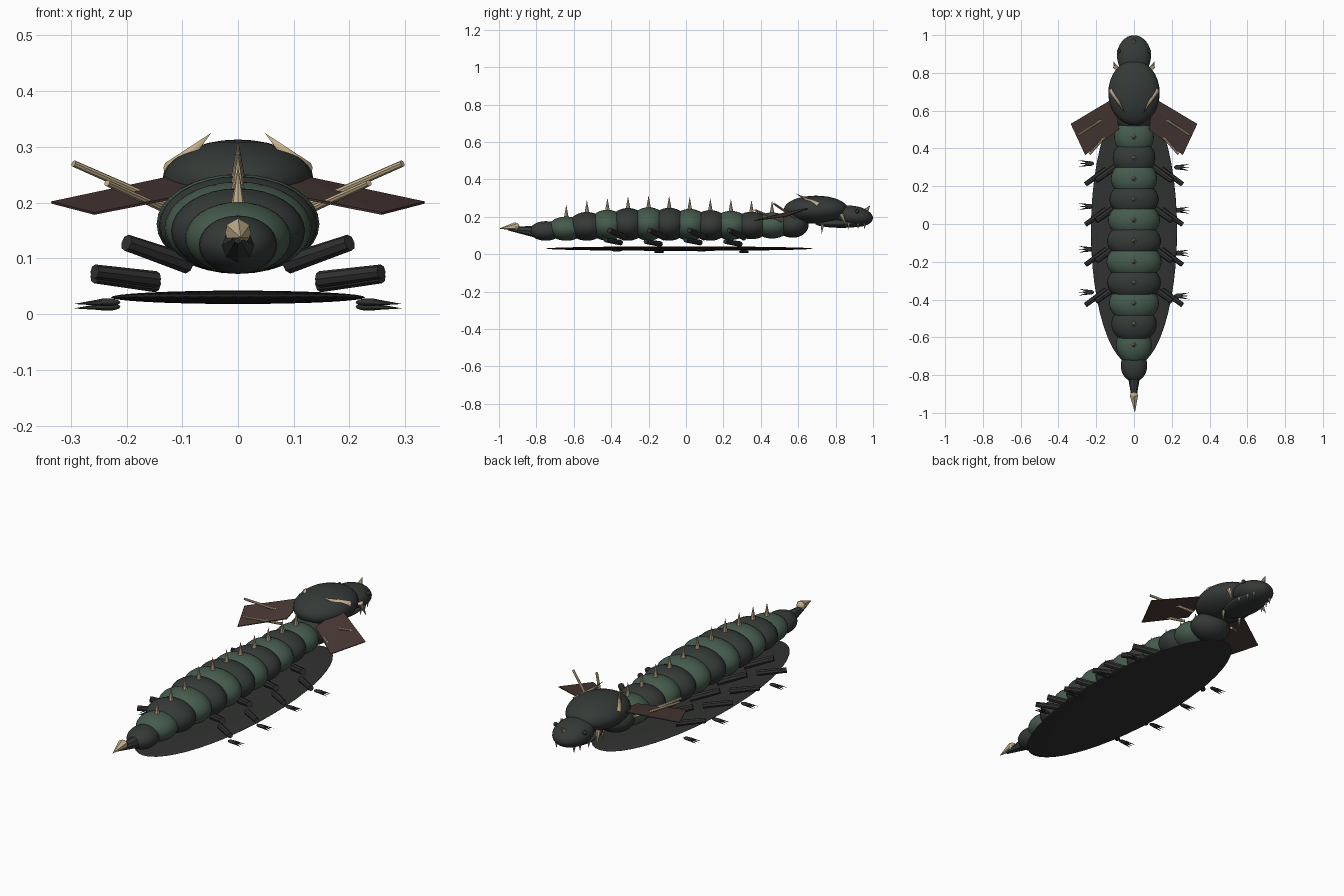
import bpy, math
from mathutils import Vector

if "Cube" in bpy.data.objects:
    bpy.data.objects.remove(bpy.data.objects["Cube"])


def material(name, rgb):
    m = bpy.data.materials.new(name)
    m.diffuse_color = (*rgb, 1)
    m.use_nodes = True
    m.node_tree.nodes["Principled BSDF"].inputs["Base Color"].default_value = m.diffuse_color
    return m


DARK = material("dark_hide", (0.035, 0.042, 0.038))
GREEN = material("green_hide", (0.06, 0.105, 0.075))
BONE = material("bone", (0.55, 0.43, 0.26))
BROWN = material("membrane", (0.065, 0.04, 0.035))
BLACK = material("leg_hide", (0.03, 0.032, 0.03))


def finish(name, mat, smooth=True):
    ob = bpy.context.object
    ob.name = name
    ob.data.materials.append(mat)
    if smooth:
        bpy.ops.object.shade_smooth_by_angle(angle=math.radians(40))
    return ob


def ball(name, loc, radii, mat, seg=32, rings=16, tilt=0):
    bpy.ops.mesh.primitive_uv_sphere_add(segments=seg, ring_count=rings, location=loc)
    bpy.context.object.scale = radii
    bpy.context.object.rotation_euler.x = tilt
    return finish(name, mat)


def rod(name, a, b, r1, r2, mat, sides=8):
    a, b = Vector(a), Vector(b)
    d = b - a
    bpy.ops.mesh.primitive_cone_add(vertices=sides, radius1=r1, radius2=r2,
                                    depth=d.length, location=(a + b) / 2)
    bpy.context.object.rotation_euler = d.to_track_quat('Z', 'Y').to_euler()
    return finish(name, mat)


# flat belly disc
ball("base_disc", (0, -0.035, 0.03), (0.228, 0.715, 0.012), BLACK, 48, 16)

# body segments: half width, centre height, half height
widths = [0.07, 0.095, 0.12, 0.132, 0.142, 0.146, 0.143, 0.137, 0.13, 0.122, 0.113, 0.105, 0.10]
for i, w in enumerate(widths):
    y = -0.75 + 0.11 * i
    h = 0.018 + w * 0.49
    h = min(max(h, 0.05), 0.09)
    zc = 0.072 + h + max(0, i - 8) * 0.004
    length = 0.085 if i in (0, 12) else 0.1
    ball("body_segment", (0, y, zc), (w, length, h), GREEN if i % 2 else DARK)
    if 0 < i < 12:
        # back spikes
        rod("back_spike", (0, y, zc + h - 0.008), (0, y, zc + h + 0.064), 0.013, 0, BONE)

# tail and sting
rod("tail", (0, -0.79, 0.12), (0, -0.95, 0.135), 0.035, 0.008, DARK)
rod("sting", (0, -0.91, 0.148), (0.005, -1.0, 0.137), 0.024, 0, BONE, 6)
ball("sting_base", (0, -0.908, 0.146), (0.023, 0.018, 0.022), BONE, 8, 6)

# head, snout and jaw
ball("head", (0, 0.695, 0.238), (0.136, 0.172, 0.075), DARK)
ball("snout", (0, 0.89, 0.203), (0.09, 0.11, 0.056), DARK, tilt=-0.12)
ball("jaw", (0, 0.83, 0.165), (0.078, 0.14, 0.024), DARK)
rod("nose_horn", (0, 0.965, 0.235), (0, 0.985, 0.262), 0.012, 0, BONE)

# frill membranes, horns, teeth and eyes on both sides
for s in (-1, 1):
    side = "left" if s < 0 else "right"
    pts = [(0.10, 0.67, 0.25), (0.335, 0.53, 0.20), (0.258, 0.365, 0.18), (0.08, 0.50, 0.215)]
    me = bpy.data.meshes.new("frill")
    me.from_pydata([(s * x, y, z) for x, y, z in pts], [], [(0, 1, 2), (0, 2, 3)])
    frill = bpy.data.objects.new(side + "_frill", me)
    bpy.context.collection.objects.link(frill)
    me.materials.append(BROWN)
    sol = frill.modifiers.new("thickness", 'SOLIDIFY')
    sol.thickness = 0.004
    sol.offset = 0

    rod(side + "_frill_spine", (s * 0.12, 0.585, 0.193), (s * 0.295, 0.47, 0.27), 0.007, 0.006, BONE)
    rod(side + "_frill_spine", (s * 0.11, 0.51, 0.178), (s * 0.235, 0.37, 0.235), 0.007, 0.006, BONE)
    rod(side + "_horn", (s * 0.118, 0.71, 0.258), (s * 0.048, 0.585, 0.325), 0.018, 0, BONE, 10)
    rod(side + "_tusk", (s * 0.097, 0.83, 0.215), (s * 0.108, 0.86, 0.145), 0.014, 0, BONE)
    ball(side + "_eye", (s * 0.08, 0.915, 0.228), (0.011, 0.011, 0.011), BLACK, 12, 8)
    for y in (0.87, 0.92, 0.955):
        x = s * (0.07 - (y - 0.87) * 0.25)
        rod(side + "_tooth", (x, y, 0.165), (x, y, 0.132), 0.007, 0, BONE, 6)
    rod(side + "_throat_spike", (s * 0.05, 0.73, 0.16), (s * 0.05, 0.725, 0.105), 0.009, 0, BONE, 6)

    # legs with clawed feet
    for k in range(4):
        y = 0.26 - 0.213 * k
        dz = 0.006 if k % 2 else -0.002
        rod(side + "_upper_leg", (s * 0.09, y + 0.05, 0.09), (s * 0.2, y - 0.03, 0.128), 0.018, 0.015, BLACK)
        rod(side + "_lower_leg", (s * 0.147, y + 0.03, 0.056 + dz), (s * 0.257, y - 0.05, 0.07 + dz),
            0.015, 0.013, BLACK)
        fy, fz = y + 0.05 - 0.014 * k + s * -0.01, 0.015 + dz
        ball(side + "_foot", (s * 0.235, fy, fz), (0.024, 0.013, 0.007), BLACK, 12, 8)
        for c in (-1, 0, 1):
            rod(side + "_claw", (s * 0.245, fy + c * 0.008, fz),
                (s * 0.295, fy + c * 0.018, fz - 0.003), 0.006, 0, BLACK, 6)
